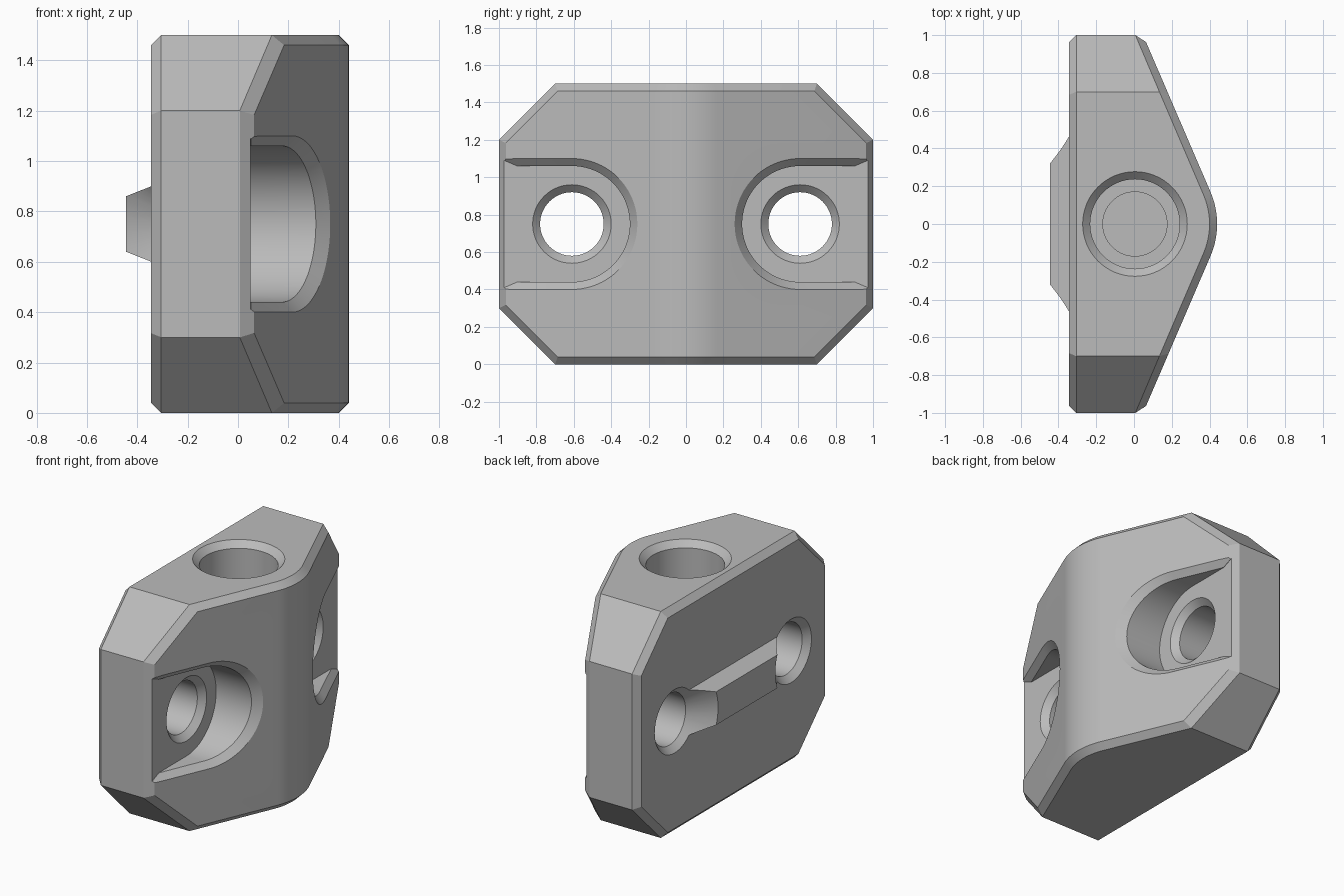
import bpy, bmesh
from math import sin, cos, pi, atan, radians

old = bpy.data.objects.get("Cube")
if old:
    bpy.data.objects.remove(old, do_unlink=True)

BACK, SLOPE, NOSE_R = -0.345, 0.43, 0.43
FLOOR, CHAMFER = 0.05, 0.04
HOLE_Y, MID_Z = 0.61, 0.75

grey = bpy.data.materials.new("plain grey")
grey.use_nodes = True
grey.diffuse_color = (0.5, 0.5, 0.5, 1)
grey.node_tree.nodes["Principled BSDF"].inputs["Base Color"].default_value = (0.5, 0.5, 0.5, 1)


def slant(y):
    return 0.048 + SLOPE * (1 - abs(y))


def finish(name, bm):
    bmesh.ops.recalc_face_normals(bm, faces=bm.faces)
    mesh = bpy.data.meshes.new(name)
    bm.to_mesh(mesh)
    bm.free()
    ob = bpy.data.objects.new(name, mesh)
    bpy.context.collection.objects.link(ob)
    mesh.materials.append(grey)
    return ob


def loft(rings):
    """Closed solid through a list of equal-length rings."""
    bm = bmesh.new()
    rows = [[bm.verts.new(p) for p in ring] for ring in rings]
    n = len(rows[0])
    for a, b in zip(rows, rows[1:]):
        for i in range(n):
            j = (i + 1) % n
            bm.faces.new((a[i], a[j], b[j], b[i]))
    bm.faces.new(rows[0])
    bm.faces.new(rows[-1])
    return bm


def lathe(name, profile, place, n=64):
    """Solid of revolution; place(h, u, v) turns it onto an axis."""
    angles = [2 * pi * i / n for i in range(n)]
    return finish(name, loft([[place(h, r * cos(a), r * sin(a)) for a in angles]
                              for h, r in profile]))


def combine(target, tool, operation):
    tool.hide_render = True
    mod = target.modifiers.new(tool.name, 'BOOLEAN')
    mod.operation, mod.solver, mod.object = operation, 'EXACT', tool
    bpy.context.view_layer.objects.active = target
    bpy.ops.object.modifier_apply(modifier=mod.name)
    bpy.data.objects.remove(tool, do_unlink=True)


# Body: rectangular sections along y, with a rounded nose and cut corners
half = atan(SLOPE)
centre = slant(0) - NOSE_R / cos(half)
arc = [half * (i / 8 - 1) for i in range(17)]
stations = [(y, slant(y)) for y in (-1, -0.7)]
stations += [(NOSE_R * sin(a), centre + NOSE_R * cos(a)) for a in arc]
stations += [(y, slant(y)) for y in (0.7, 1)]
sections = []
for y, x in stations:
    cut = max(0, abs(y) - 0.7)
    sections.append([(BACK, y, cut), (x, y, cut), (x, y, 1.5 - cut), (BACK, y, 1.5 - cut)])
bm = loft(sections)


def on_rim(edge):
    a, b = (v.co for v in edge.verts)
    if abs(a.y - b.y) > 1e-4:
        return True
    return abs(abs(a.y) - 1) < 1e-4 and abs(a.x - b.x) < 1e-4


# Chamfer the front and back outlines
bmesh.ops.recalc_face_normals(bm, faces=bm.faces)
bmesh.ops.bevel(bm, geom=[e for e in bm.edges if on_rim(e)], offset=CHAMFER,
                offset_type='OFFSET', segments=1, profile=0.5, affect='EDGES')
bmesh.ops.dissolve_limit(bm, angle_limit=radians(0.2), verts=bm.verts, edges=bm.edges)
body = finish("mount_body", bm)

# Tapered rear rib; the screw countersinks trim its ends
rib = finish("rear_rib", loft([
    [(x, sy * 0.6, MID_Z + sz * w) for sy, sz in ((-1, -1), (1, -1), (1, 1), (-1, 1))]
    for x, w in ((-0.25, 0.187), (-0.445, 0.11))]))
combine(body, rib, 'UNION')

# Blind stepped hole in the top
top_hole = lathe("top_hole_cutter",
                 [(0.2, 0.17), (0.35, 0.17), (0.35, 0.237), (1.46, 0.237), (1.6, 0.377)],
                 lambda h, u, v: (0.005 + u, v, h))
combine(body, top_hole, 'DIFFERENCE')


def slot_ring(side, radius, depth):
    """U-shaped outline, open to the body's end."""
    ys = (1.1, 0.99, 0.902, 0.75)
    path = [(y, -1, None) for y in ys]
    path += [(None, 0, -pi / 2 - pi * i / 40) for i in range(41)]
    path += [(y, 1, None) for y in reversed(ys)]
    ring = []
    for y, sz, a in path:
        if a is None:
            r = radius(y)
            z = sz * r
        else:
            r = radius(HOLE_Y)
            y, z = HOLE_Y + r * cos(a), r * sin(a)
        ring.append((depth(y), side * y, MID_Z + z))
    return ring


def inner(y):
    return 0.31 + min(CHAMFER, max(0, FLOOR + CHAMFER - slant(y)))


def outer(y):
    return 0.35


# Recessed slots and through holes on both front slopes
for side in (-1, 1):
    slot = finish("slot_cutter", loft([
        slot_ring(side, inner, lambda y: FLOOR),
        slot_ring(side, inner, lambda y: max(slant(y) - CHAMFER, FLOOR + 0.002)),
        slot_ring(side, outer, lambda y: max(slant(y), FLOOR + 0.006)),
        slot_ring(side, outer, lambda y: 0.7)]))
    combine(body, slot, 'DIFFERENCE')
    hole = lathe("screw_hole_cutter",
                 [(-0.6, 0.465), (-0.305, 0.17), (0.01, 0.17), (0.08, 0.24)],
                 lambda h, u, v: (h, side * HOLE_Y + u, MID_Z + v))
    combine(body, hole, 'DIFFERENCE')

# Smooth the rounded walls, keep chamfers crisp
bpy.ops.object.select_all(action='DESELECT')
body.select_set(True)
bpy.context.view_layer.objects.active = body
bpy.ops.object.shade_smooth_by_angle(angle=radians(20))
